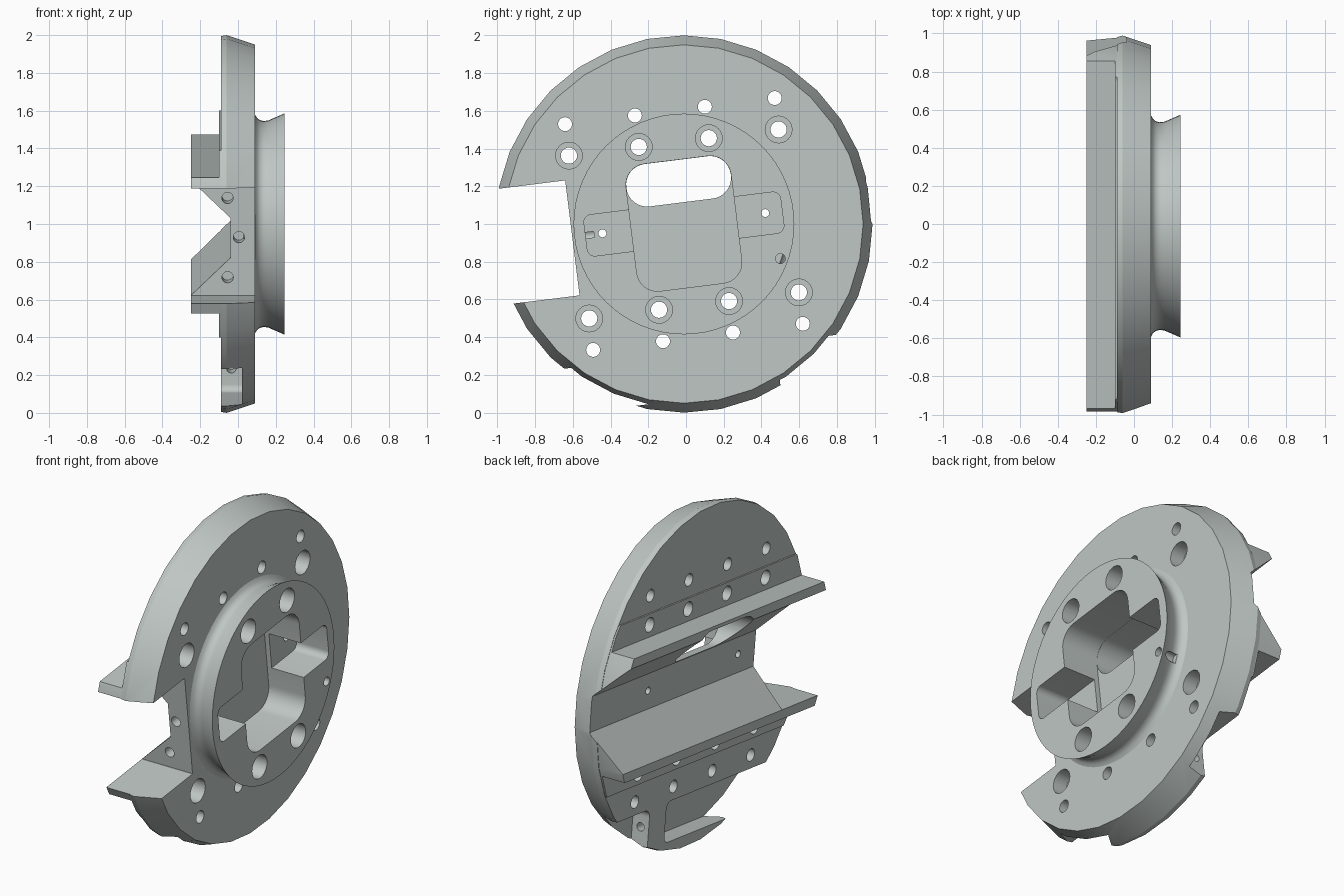
import bpy, bmesh
from math import pi, sin, cos, radians
from mathutils import Matrix

cube = bpy.data.objects.get("Cube")
if cube:
    bpy.data.objects.remove(cube, do_unlink=True)

TILT = radians(7.1)

metal = bpy.data.materials.new("grey green metal")
metal.use_nodes = True
color = (0.52, 0.57, 0.55, 1)
metal.diffuse_color = color
metal.node_tree.nodes["Principled BSDF"].inputs["Base Color"].default_value = color


def finish(name, bm):
    bmesh.ops.recalc_face_normals(bm, faces=bm.faces)
    mesh = bpy.data.meshes.new(name)
    bm.to_mesh(mesh)
    bm.free()
    mesh.materials.append(metal)
    obj = bpy.data.objects.new(name, mesh)
    bpy.context.collection.objects.link(obj)
    return obj


def prism(name, points, depth):
    """Extrude a closed outline of 3D points along a depth vector."""
    bm = bmesh.new()
    face = bm.faces.new([bm.verts.new(p) for p in points])
    new = bmesh.ops.extrude_face_region(bm, geom=[face])["geom"]
    verts = [g for g in new if isinstance(g, bmesh.types.BMVert)]
    bmesh.ops.translate(bm, verts=verts, vec=depth)
    return finish(name, bm)


def turned(name, profile, sides):
    """Turn an (x, radius) profile round the x axis, capped at both ends."""
    bm = bmesh.new()
    rings = []
    for x, r in profile:
        angles = [pi / 2 - TILT + 2 * pi * i / sides for i in range(sides)]
        rings.append([bm.verts.new((x, r * cos(a), r * sin(a))) for a in angles])
    for a, b in zip(rings, rings[1:]):
        for i in range(sides):
            j = (i + 1) % sides
            bm.faces.new((a[i], a[j], b[j], b[i]))
    bm.faces.new(rings[0])
    bm.faces.new(rings[-1])
    return finish(name, bm)


def rounded(name, y0, y1, z0, z1, radius, x0, x1, steps=8):
    """Rounded rectangle in y and z, extruded along x."""
    points = []
    corners = [(y1, z1, -1, -1), (y0, z1, 1, -1), (y0, z0, 1, 1), (y1, z0, -1, 1)]
    for k, (y, z, sy, sz) in enumerate(corners):
        for i in range(steps + 1):
            a = pi / 2 * (k + i / steps)
            points.append((x0, y + sy * radius + radius * cos(a),
                           z + sz * radius + radius * sin(a)))
    return prism(name, points, (x1 - x0, 0, 0))


def drill(y, z, radius, x0, x1):
    tool = turned("drill", [(x0, radius), (x1, radius)], 24)
    tool.data.transform(Matrix.Translation((0, y, z)))
    return tool


def side_drill(x, z, radius, y0, y1):
    points = [(x + radius * cos(2 * pi * i / 20), y0, z + radius * sin(2 * pi * i / 20))
              for i in range(20)]
    return prism("side_drill", points, (0, y1 - y0, 0))


def combine(target, tool, operation):
    mod = target.modifiers.new("combine", 'BOOLEAN')
    mod.operation = operation
    mod.solver = 'EXACT'
    mod.object = tool
    bpy.context.view_layer.objects.active = target
    bpy.ops.object.modifier_apply(modifier=mod.name)
    bpy.data.objects.remove(tool, do_unlink=True)


# Main disc with tapered rim, and the flared boss on its face
body = turned("mounting_disc", [(-0.09, 0.995), (-0.06, 1), (0.09, 0.95)], 32)
boss = turned("boss", [(0.03, 0.58), (0.09, 0.58), (0.1, 0.562), (0.115, 0.55),
                       (0.135, 0.545), (0.16, 0.548), (0.245, 0.585)], 64)
combine(body, boss, 'UNION')

# Raised pad with twin rails, trimmed to the disc outline
half = [(-0.07, 0.5), (-0.1, 0.5), (-0.1, 0.362), (-0.25, 0.362)]
outline = half + [(x, -z) for x, z in reversed(half)]
rails = prism("rails", [(x, -1.2, z) for x, z in outline], (0, 2.4, 0))
combine(rails, turned("trim", [(-0.4, 0.992), (0.3, 0.992)], 32), 'INTERSECT')
combine(body, rails, 'UNION')

# Sloping channel between the rails
half = [(-0.26, 0.317), (-0.04, 0.106)]
outline = half + [(x, -z) for x, z in reversed(half)]
cutters = [prism("channel", [(x, -1.3, z) for x, z in outline], (0, 2.6, 0))]

# Notch in the front rim, with holes in its end wall
cutters.append(rounded("notch", -1.3, -0.596, -0.307, 0.307, 0.001, -0.4, 0.4, 1))
for x, z in ((-0.055, 0.213), (0.005, 0.004), (-0.055, -0.21)):
    cutters.append(side_drill(x, z, 0.03, -0.7, -0.48))

# Boss pocket, its side tabs and the slot through to the channel
cutters.append(rounded("pocket", -0.28, 0.28, -0.337, 0.342, 0.11, 0.0, 0.4))
cutters.append(rounded("tabs", -0.525, 0.525, -0.11, 0.11, 0.04, 0.03, 0.4))
cutters.append(rounded("slot", -0.279, 0.279, 0.115, 0.341, 0.11, -0.4, 0.1))
for y in (-0.435, 0.435):
    cutters.append(drill(y, 0.004, 0.021, -0.4, 0.4))
cutters.append(drill(0.485, -0.245, 0.026, 0.12, 0.4))

# Rows of counterbored and plain bolt holes
for side in (-1, 1):
    for y in (-0.56, -0.187, 0.187, 0.56):
        cutters.append(drill(y, side * 0.435, 0.043, -0.4, 0.4))
        cutters.append(drill(y, side * 0.435, 0.071, 0.0, 0.4))
        cutters.append(drill(y, side * 0.603, 0.037, -0.4, 0.4))

# Recesses in the lower rim, and the hole through the web between them
cutters.append(rounded("front_recess", -1.3, 0.24, -0.925, -0.683, 0.04, -0.4, 0.02))
cutters.append(rounded("rear_recess", 0.402, 1.3, -1.3, -0.683, 0.05, -0.4, 0.02))
cutters.append(side_drill(-0.035, -0.8, 0.025, 0.2, 0.5))

for cutter in cutters:
    combine(body, cutter, 'DIFFERENCE')

# Tilt the whole part and stand it on the ground
body.data.transform(Matrix.Translation((0, -0.011, 1)) @ Matrix.Rotation(TILT, 4, 'X'))
bpy.ops.object.select_all(action='DESELECT')
body.select_set(True)
bpy.context.view_layer.objects.active = body
bpy.ops.object.shade_smooth_by_angle(angle=radians(25))
